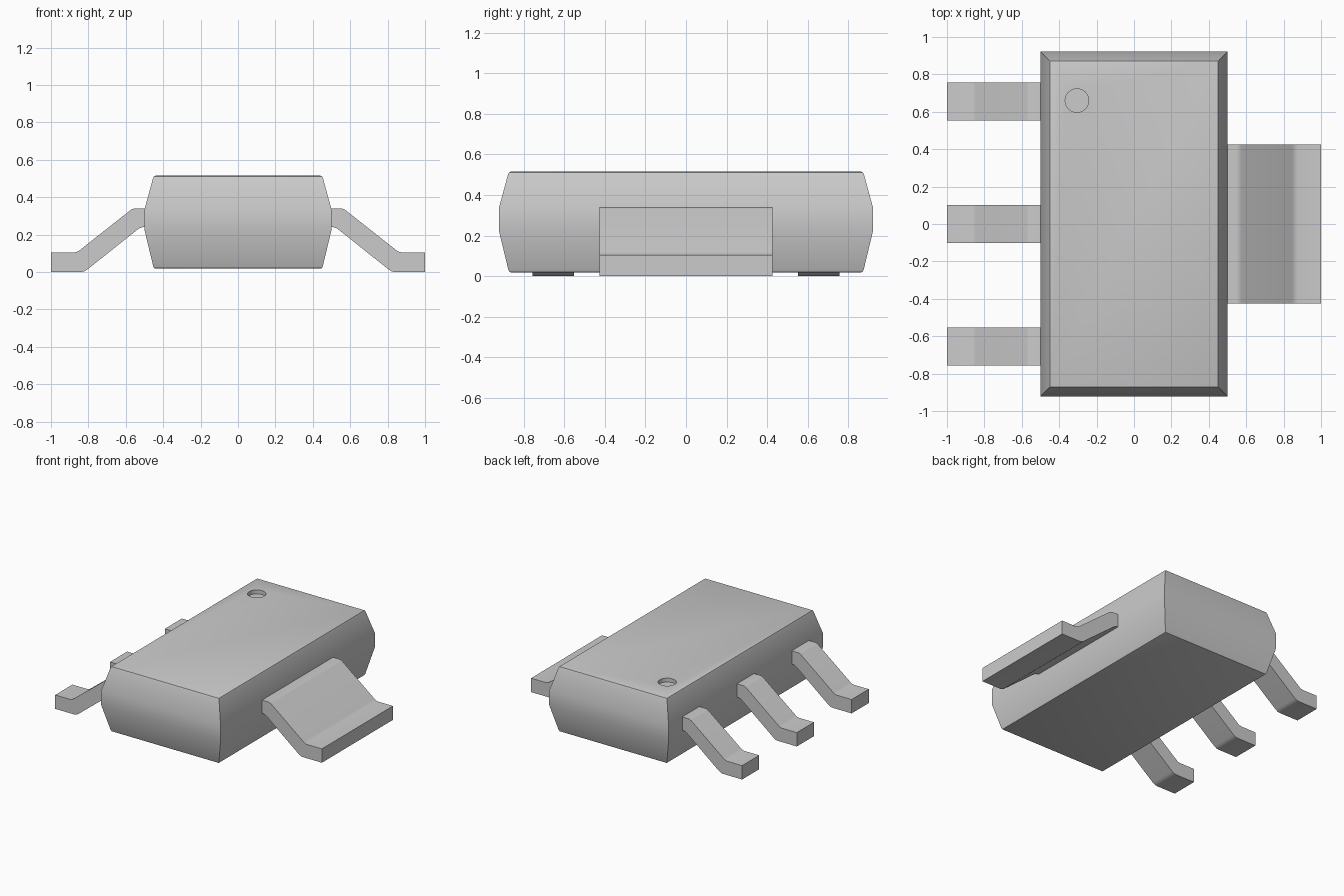
import bpy, bmesh, math

cube = bpy.data.objects.get("Cube")
if cube:
    bpy.data.objects.remove(cube, do_unlink=True)

grey = bpy.data.materials.new("plain grey")
grey.use_nodes = True
colour = (0.6, 0.6, 0.6, 1)
grey.diffuse_color = colour
grey.node_tree.nodes["Principled BSDF"].inputs["Base Color"].default_value = colour


def make_object(name, bm):
    bmesh.ops.recalc_face_normals(bm, faces=bm.faces)
    mesh = bpy.data.meshes.new(name)
    bm.to_mesh(mesh)
    bm.free()
    mesh.materials.append(grey)
    obj = bpy.data.objects.new(name, mesh)
    bpy.context.collection.objects.link(obj)
    return obj


def smooth(obj, degrees):
    bpy.ops.object.select_all(action="DESELECT")
    obj.select_set(True)
    bpy.context.view_layer.objects.active = obj
    bpy.ops.object.shade_smooth_by_angle(angle=math.radians(degrees))


# Body: stacked rectangles, each given as (inset, height)
def make_body(half_x, half_y, levels):
    bm = bmesh.new()
    rings = []
    for inset, z in levels:
        x, y = half_x - inset, half_y - inset
        rings.append([bm.verts.new((sx * x, sy * y, z))
                      for sx, sy in ((-1, -1), (1, -1), (1, 1), (-1, 1))])
    for low, high in zip(rings, rings[1:]):
        for i in range(4):
            j = (i + 1) % 4
            bm.faces.new((low[i], low[j], high[j], high[i]))
    bm.faces.new(rings[0])
    bm.faces.new(rings[-1])
    return make_object("body", bm)


body = make_body(0.5, 0.922, [
    (0.06, 0.018), (0.052, 0.021), (0.047, 0.03), (0, 0.225), (0, 0.335),
    (0.045, 0.5), (0.05, 0.511), (0.06, 0.515)])

# Round dimple marking the first pin
bm = bmesh.new()
bmesh.ops.create_cone(bm, cap_ends=True, segments=32, radius1=0.063,
                      radius2=0.063, depth=0.1)
bmesh.ops.translate(bm, verts=bm.verts, vec=(-0.305, 0.66, 0.535))
cutter = make_object("dimple_cutter", bm)
cutter.hide_render = True
cut = body.modifiers.new("dimple", "BOOLEAN")
cut.operation = "DIFFERENCE"
cut.solver = "EXACT"
cut.object = cutter
bpy.context.view_layer.objects.active = body
bpy.ops.object.modifier_apply(modifier=cut.name)
bpy.data.objects.remove(cutter, do_unlink=True)
smooth(body, 40)

# Bent lead outline, in x and z
LEAD = [(0.49, 0.34), (0.55, 0.34), (0.562, 0.338), (0.575, 0.331),
        (0.845, 0.118), (0.858, 0.109), (0.875, 0.105), (1, 0.105),
        (1, 0), (0.84, 0), (0.823, 0.003), (0.805, 0.014),
        (0.54, 0.225), (0.528, 0.234), (0.51, 0.24), (0.49, 0.24)]


def make_lead(name, side, y, width):
    bm = bmesh.new()
    face = bm.faces.new([bm.verts.new((side * x, y - width / 2, z)) for x, z in LEAD])
    out = bmesh.ops.extrude_face_region(bm, geom=[face])
    verts = [v for v in out["geom"] if isinstance(v, bmesh.types.BMVert)]
    bmesh.ops.translate(bm, verts=verts, vec=(0, width, 0))
    smooth(make_object(name, bm), 30)


# Three narrow leads on the right, one wide tab on the left
for name, y in (("front_lead", -0.655), ("middle_lead", 0), ("back_lead", 0.655)):
    make_lead(name, -1, y, 0.205)
make_lead("wide_tab", 1, 0, 0.85)
